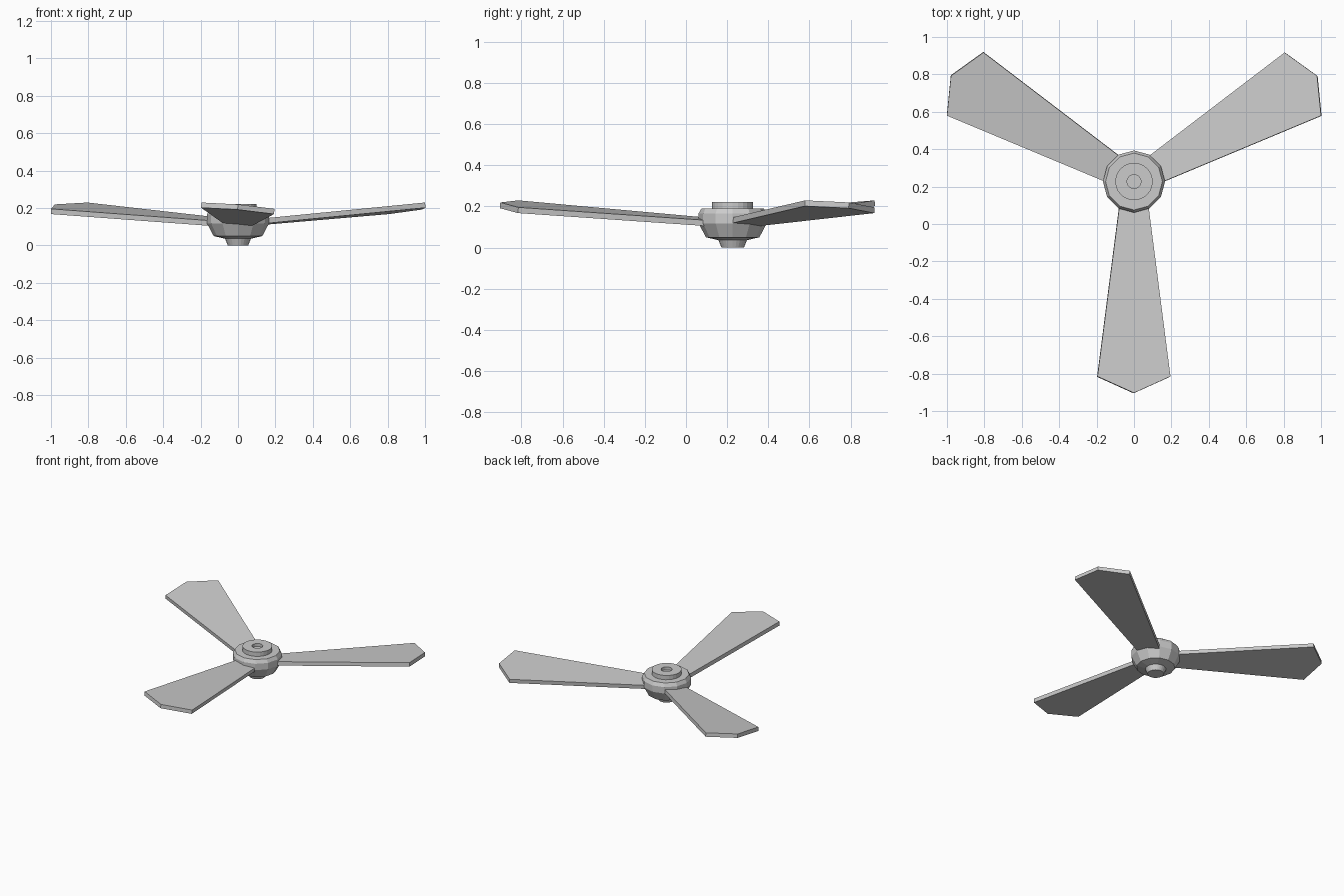
import bpy, bmesh, math
from mathutils import Vector, Matrix

if "Cube" in bpy.data.objects:
    bpy.data.objects.remove(bpy.data.objects["Cube"])

HUB_Y = 0.227  # hub axis, offset so the whole fan is centred


def make_object(name, bm):
    bmesh.ops.recalc_face_normals(bm, faces=bm.faces)
    mesh = bpy.data.meshes.new(name)
    bm.to_mesh(mesh)
    bm.free()
    obj = bpy.data.objects.new(name, mesh)
    obj.location = (0, HUB_Y, 0)
    bpy.context.collection.objects.link(obj)
    return obj


def lathe(name, profile, sides):
    """Closed turned solid from (radius, z) points; both ends get a flat cap."""
    bm = bmesh.new()
    rings = []
    for r, z in profile:
        rings.append([bm.verts.new((r * math.cos(a), r * math.sin(a), z))
                      for a in (math.tau * i / sides for i in range(sides))])
    for low, high in zip(rings, rings[1:]):
        for i in range(sides):
            j = (i + 1) % sides
            bm.faces.new((low[i], low[j], high[j], high[i]))
    bm.faces.new(rings[0][::-1])
    bm.faces.new(rings[-1])
    return make_object(name, bm)


def blade(name, angle):
    """Tapered flat blade with a pointed tip, pitched and rising outwards."""
    rise, pitch, thickness = 0.08, 0.087, 0.028
    outline = [(-0.075, -0.11), (-0.195, -1.042), (0, -1.13),
               (0.195, -1.042), (0.075, -0.11)]
    normal = Vector((pitch, rise, 1)).normalized()
    bm = bmesh.new()
    top = [bm.verts.new((x, y, 0.129 - rise * y - pitch * x)) for x, y in outline]
    bottom = [bm.verts.new(v.co - normal * thickness) for v in top]
    bm.faces.new(top)
    bm.faces.new(bottom[::-1])
    for i in range(len(top)):
        j = (i + 1) % len(top)
        bm.faces.new((top[i], bottom[i], bottom[j], top[j]))
    bm.transform(Matrix.Rotation(angle, 4, 'Z'))
    return make_object(name, bm)


# Motor housing
lathe("motor_housing", [(0.07, 0.036), (0.13, 0.05), (0.166, 0.118),
                        (0.166, 0.165), (0.152, 0.19)], 12)

# Lower button
lathe("bottom_button", [(0.055, 0.0), (0.07, 0.038)], 24)

# Top collar with a recessed rod socket
lathe("top_collar", [(0.1, 0.185), (0.1, 0.222), (0.037, 0.222), (0.037, 0.2)], 24)

# Three blades
for k in range(3):
    blade(f"blade_{k + 1}", math.tau * k / 3)
